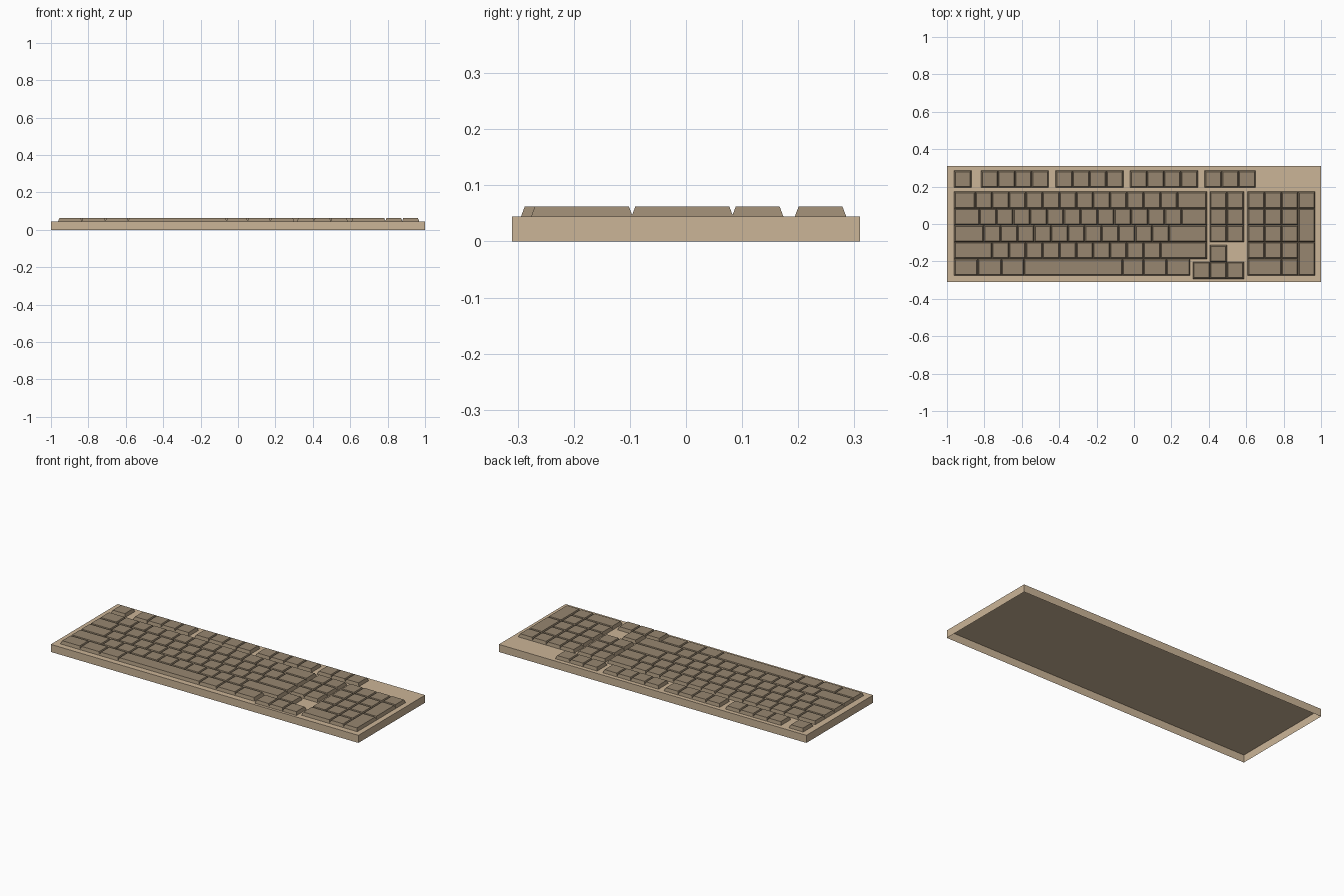
import bpy
import bmesh

old = bpy.data.objects.get("Cube")
if old:
    bpy.data.objects.remove(old, do_unlink=True)

UX, UY = 0.09, 0.0895          # key pitch
DECK, KEY_TOP = 0.0445, 0.0625
GROW, TAPER = 0.001, 0.0068    # base overlap and side slope


def material(name, color):
    mat = bpy.data.materials.new(name)
    mat.use_nodes = True
    mat.diffuse_color = color
    mat.node_tree.nodes["Principled BSDF"].inputs["Base Color"].default_value = color
    return mat


tan = material("tan plastic", (0.60, 0.46, 0.31, 1))
brown = material("dark taupe plastic", (0.31, 0.24, 0.16, 1))


def add_open_box(bm, x0, x1, y0, y1, z0, z1, taper=0.0):
    """Box with no floor, its top drawn in by the taper."""
    def ring(d, z):
        return [bm.verts.new(p) for p in ((x0 + d, y0 + d, z), (x1 - d, y0 + d, z),
                                          (x1 - d, y1 - d, z), (x0 + d, y1 - d, z))]
    low, high = ring(0, z0), ring(taper, z1)
    for i in range(4):
        j = (i + 1) % 4
        bm.faces.new((low[i], low[j], high[j], high[i]))
    bm.faces.new(high)


def finish(bm, name, mat):
    mesh = bpy.data.meshes.new(name)
    bm.to_mesh(mesh)
    bm.free()
    mesh.materials.append(mat)
    obj = bpy.data.objects.new(name, mesh)
    bpy.context.collection.objects.link(obj)
    return obj


def key(bm, x, y, w=1, h=1):
    add_open_box(bm, x - GROW, x + w * UX + GROW, y - GROW, y + h * UY + GROW,
                 DECK, KEY_TOP, TAPER)


def key_row(bm, x, y, widths):
    for w in widths:
        key(bm, x, y, w)
        x += w * UX


# Case, open underneath
bm = bmesh.new()
add_open_box(bm, -1, 1, -0.31, 0.31, 0, DECK)
finish(bm, "case", tan)

# Main typing block, front row first
FRONT = -0.275
rows = [
    [1.4, 1.4, 1.35, 5.85, 1.25, 1.35, 1.4],
    [2.25] + [1] * 10 + [2.75],
    [1.75] + [1] * 11 + [2.25],
    [1.5] + [1] * 12 + [1.5],
    [1.25] + [1] * 12 + [1.75],
]
bm = bmesh.new()
for r, widths in enumerate(rows):
    key_row(bm, -0.961, FRONT + r * UY, widths)
finish(bm, "main_keys", brown)

# Function row in separate groups
bm = bmesh.new()
for x, count in ((-0.961, 1), (-0.817, 4), (-0.418, 4), (-0.02, 4), (0.379, 3)):
    key_row(bm, x, 0.195, [1] * count)
finish(bm, "function_keys", brown)

# Navigation cluster
bm = bmesh.new()
for r in (2, 3, 4):
    key_row(bm, 0.406, FRONT + r * UY, [1, 1])
finish(bm, "navigation_keys", brown)

# Arrow keys
bm = bmesh.new()
key_row(bm, 0.316, -0.293, [1, 1, 1])
key(bm, 0.406, -0.293 + UY)
finish(bm, "arrow_keys", brown)

# Number pad with tall keys in the last column
bm = bmesh.new()
PAD = 0.608
key_row(bm, PAD, FRONT, [2, 1])
for r in range(1, 5):
    key_row(bm, PAD, FRONT + r * UY, [1, 1, 1])
for r, h in ((0, 2), (2, 2), (4, 1)):
    key(bm, PAD + 3 * UX, FRONT + r * UY, 1, h)
finish(bm, "number_pad_keys", brown)
